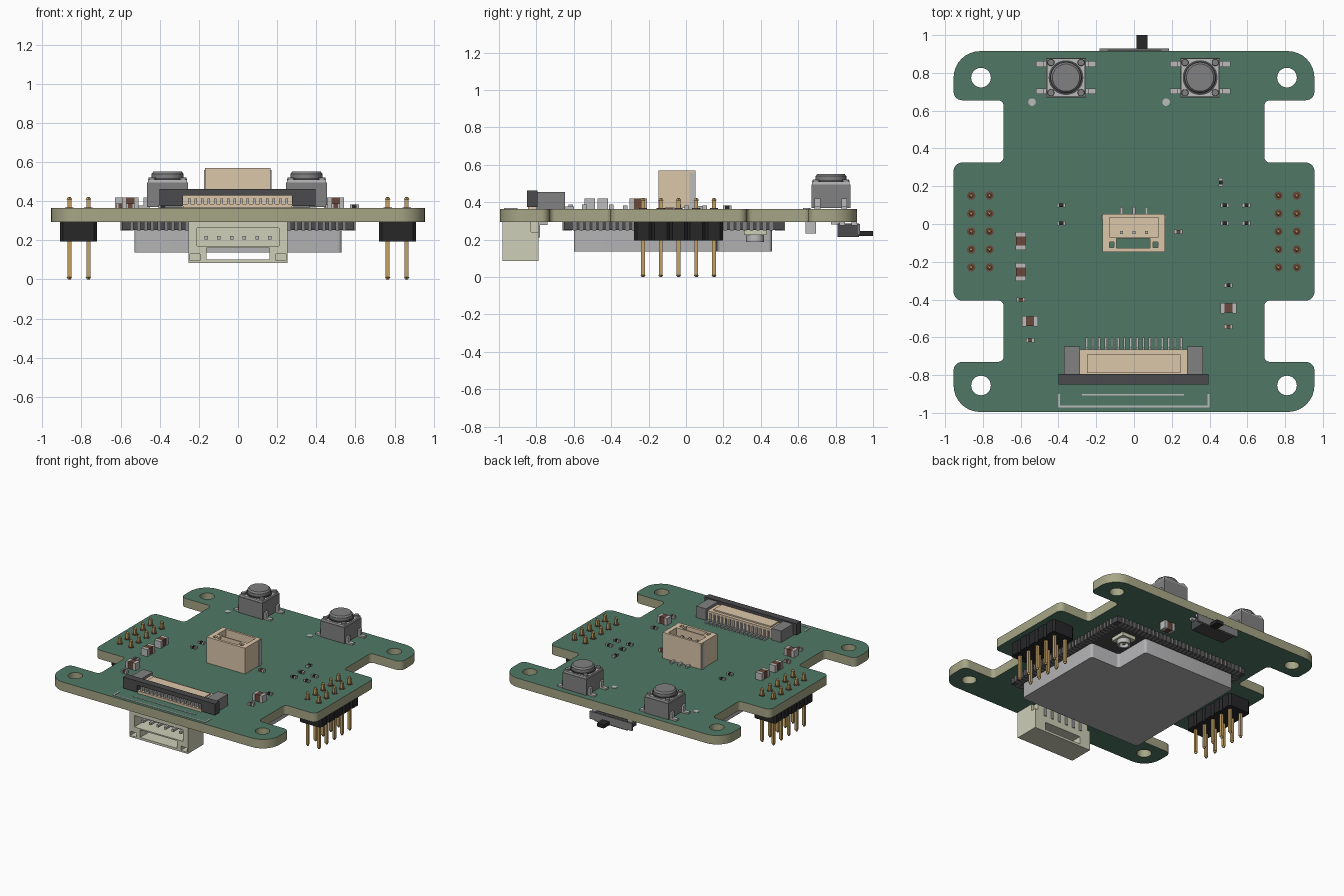
import bpy, bmesh, math
from mathutils import Matrix, Vector

if "Cube" in bpy.data.objects:
    bpy.data.objects.remove(bpy.data.objects["Cube"])

def mat(name, r, g, b):
    m = bpy.data.materials.new(name)
    m.diffuse_color = (r, g, b, 1)
    m.use_nodes = True
    m.node_tree.nodes["Principled BSDF"].inputs["Base Color"].default_value = m.diffuse_color
    return m

GREEN = mat("solder_mask", .08, .19, .13)
EDGE = mat("board_edge", .38, .38, .24)
CREAM = mat("cream_plastic", .72, .57, .40)
PALE = mat("pale_plastic", .62, .62, .48)
BLACK = mat("black_plastic", .02, .02, .022)
DARK = mat("dark_plastic", .07, .07, .075)
GREY = mat("grey_plastic", .22, .22, .22)
SILVER = mat("tin", .5, .5, .5)
GOLD = mat("gold", .55, .36, .13)
BROWN = mat("ceramic", .14, .065, .045)
SHIELD = mat("shield_can", .45, .45, .46)

def finish(name, bm, m):
    me = bpy.data.meshes.new(name)
    bmesh.ops.recalc_face_normals(bm, faces=bm.faces)
    bm.to_mesh(me)
    bm.free()
    me.materials.clear()
    me.materials.append(m)
    ob = bpy.data.objects.new(name, me)
    bpy.context.collection.objects.link(ob)
    return ob

def boxes(name, items, m):
    """Each item: x0, x1, y0, y1, z0, z1."""
    bm = bmesh.new()
    for a, b, c, d, e, f in items:
        M = Matrix.Translation(((a+b)/2, (c+d)/2, (e+f)/2)) @ Matrix.Diagonal((abs(b-a), abs(d-c), abs(f-e), 1))
        bmesh.ops.create_cube(bm, size=1, matrix=M)
    return finish(name, bm, m)

def cyls(name, items, m, seg=24):
    """Each item: x, y, z0, z1, r0, r1."""
    bm = bmesh.new()
    for x, y, z0, z1, r0, r1 in items:
        bmesh.ops.create_cone(bm, cap_ends=True, segments=seg, radius1=r0, radius2=r1, depth=z1-z0,
                              matrix=Matrix.Translation((x, y, (z0+z1)/2)))
    return finish(name, bm, m)

def rect(x0, x1, y0, y1):
    return [(x0, y0), (x1, y0), (x1, y1), (x0, y1)]

def circle(x, y, r, n=32):
    return [(x+r*math.cos(2*math.pi*i/n), y+r*math.sin(2*math.pi*i/n)) for i in range(n)]

def rounded(points, n=8):
    """Fillet a right-angled outline given as (x, y, radius)."""
    out = []
    for i, (x, y, r) in enumerate(points):
        p = Vector((x, y))
        a = (Vector(points[i-1][:2])-p).normalized()*r
        b = (Vector(points[(i+1) % len(points)][:2])-p).normalized()*r
        c = p+a+b
        for k in range(n+1):
            t = k/n*math.pi/2
            out.append(tuple(c-b*math.cos(t)-a*math.sin(t)))
    return out

def plate(name, loops, lo, hi, m, along_y=False):
    """Outline with holes, extruded in z (or in y for an x-z outline)."""
    cu = bpy.data.curves.new(name, 'CURVE')
    cu.dimensions, cu.fill_mode, cu.extrude = '2D', 'BOTH', (hi-lo)/2
    for loop in loops:
        s = cu.splines.new('POLY')
        s.points.add(len(loop)-1)
        for p, (x, y) in zip(s.points, loop):
            p.co = (x, y, 0, 1)
        s.use_cyclic_u = True
    tmp = bpy.data.objects.new("tmp", cu)
    bpy.context.collection.objects.link(tmp)
    me = bpy.data.meshes.new_from_object(tmp.evaluated_get(bpy.context.evaluated_depsgraph_get()))
    bpy.data.objects.remove(tmp)
    bm = bmesh.new()
    bm.from_mesh(me)
    for f in bm.faces:
        f.material_index = 0
    bmesh.ops.remove_doubles(bm, verts=bm.verts, dist=1e-5)
    mid = (lo+hi)/2
    M = Matrix.Translation((0, mid, 0)) @ Matrix.Rotation(math.pi/2, 4, 'X') if along_y else Matrix.Translation((0, 0, mid))
    bm.transform(M)
    return finish(name, bm, m)

# circuit board with four ears
T, B = .365, .295
right = [(.955, -.995, .14), (.955, -.73, .045), (.69, -.73, .03), (.69, -.405, .03), (.955, -.405, .045),
         (.955, .325, .045), (.69, .325, .03), (.69, .655, .03), (.955, .655, .045), (.955, .915, .14)]
outline = rounded(right + [(-x, y, r) for x, y, r in reversed(right)])
holes = [circle(s*.81, y, .052) for s in (-1, 1) for y in (.775, -.855)]
board = plate("circuit_board", [outline]+holes, B, T, GREEN)
board.data.materials.append(EDGE)
for p in board.data.polygons:
    p.material_index = 0 if abs(p.normal.z) > .5 else 1

# pin headers
rows = [.15, .055, -.04, -.135, -.23]
for s, side in ((-1, "left"), (1, "right")):
    x0, x1 = s*.815-.095, s*.815+.095
    for i, y in enumerate(rows):
        h, c = .0475, .015
        plate(f"{side}_header_block_{i}", [[(x0+c, y-h), (x1-c, y-h), (x1, y-h+c), (x1, y+h-c), (x1-c, y+h),
              (x0+c, y+h), (x0, y+h-c), (x0, y-h+c)]], .195, B, BLACK)
    spots = [(s*px, y) for px in (.765, .862) for y in rows]
    boxes(f"{side}_header_pins", [(x-.01, x+.01, y-.01, y+.01, .012, .41) for x, y in spots], GOLD)
    cyls(f"{side}_pin_tips", [(x, y, 0, .012, .007, .014) for x, y in spots]
         + [(x, y, .41, .422, .014, .007) for x, y in spots], GOLD, 4)
    cyls(f"{side}_pin_pads", [(x, y, T, T+.003, .022, .022) for x, y in spots], BROWN)

# push buttons
for x, side in ((-.36, "left"), (.35, "right")):
    y = .775
    boxes(f"{side}_button_body", [(x-.105, x+.105, y-.105, y+.105, .37, .495)], GREY)
    boxes(f"{side}_button_cover", [(x-.1, x+.1, y-.1, y+.1, .495, .51)], SILVER)
    cyls(f"{side}_button_rivets", [(x+a, y+b, .50, .522, .02, .017) for a in (-.08, .08) for b in (-.08, .08)], GREY, 16)
    cyls(f"{side}_button_collar", [(x, y, .51, .517, .092, .092)], DARK, 32)
    cyls(f"{side}_button_cap", [(x, y, .51, .54, .082, .082), (x, y, .54, .552, .082, .072)], GREY, 32)
    legs = []
    for s in (-1, 1):
        for b in (-.072, .072):
            legs += [(x+s*.09, x+s*.16, y+b-.015, y+b+.015, T, .378),
                     (x+s*.105, x+s*.122, y+b-.015, y+b+.015, T, .42)]
    boxes(f"{side}_button_legs", legs, SILVER)
cyls("orientation_dots", [(x, .645, T, T+.003, .02, .02) for x in (-.54, .17)], SILVER)

# upright centre socket
cavity = rect(-.13, .13, -.068, .035)
slots = [rect(-.092, .086, -.128, -.078)] + [rect(x-.013, x+.013, -.125, -.095) for x in (-.118, .113)]
plate("centre_socket_shell", [rect(-.168, .165, -.148, .052), cavity]+slots, .368, .57, CREAM)
boxes("centre_socket_floor", [(-.13, .13, -.068, .035, .368, .42)], CREAM)
boxes("centre_socket_pins", [(x-.009, x+.009, -.054, -.036, .40, .53) for x in (-.066, 0, .066)], SILVER)
boxes("centre_socket_leads", [(x-.009, x+.009, .04, .09, T, .38) for x in (-.066, 0, .066)]
      + [(a-.006, a+.006, .02, .048, T, .56) for a in (-.167, .164)], SILVER)

# ribbon cable connector
plate("ribbon_latch", [[(-.4, .375), (-.28, .375), (-.28, .43), (.275, .43), (.275, .375), (.395, .375), (.395, .463), (-.4, .463)]],
      -.85, -.795, DARK, True)
boxes("ribbon_end_blocks", [(-.37, -.285, -.8, -.648, T, .455), (.28, .365, -.8, -.648, T, .455)], GREY)
boxes("ribbon_housing", [(-.285, .28, -.8, -.665, T, .435), (-.25, .245, -.79, -.69, .43, .445),
                         (-.28, .275, -.845, -.8, T, .385)], CREAM)
xs = [-.25+i*.5/15 for i in range(16)]
boxes("ribbon_leads", [(x-.006, x+.006, -.67, -.6, T, .378) for x in xs]
      + [(x-.006, x+.006, -.67, -.655, T, .42) for x in xs]
      + [(x-.006, x+.006, -.84, -.8, .385, .415) for x in xs], SILVER)
boxes("ribbon_outline_marks", [(-.403, -.393, -.972, -.9, T, T+.003), (.39, .4, -.972, -.9, T, T+.003),
      (-.403, .4, -.972, -.962, T, T+.003), (-.275, .265, -.908, -.9, T, T+.003)], SILVER)

# side-entry socket under the front edge
body = rect(-.253, .253, .085, .293)
window = rect(-.16, .16, .103, .162)
corners = [rect(x-.026, x+.026, .097, .13) for x in (-.219, .219)]
plate("front_socket_shell", [body, rect(-.21, .21, .172, .262), window]+corners, -.982, -.83, PALE, True)
plate("front_socket_back", [[(-.253, .085), (.253, .085), (.253, .24), (.23, .24), (.23, .293),
      (-.23, .293), (-.23, .24), (-.253, .24)], window], -.83, -.788, PALE, True)
px = [-.1625+i*.065 for i in range(6)]
boxes("front_socket_pins", [(x-.009, x+.009, -.95, -.82, .205, .223) for x in px], SILVER)
boxes("front_socket_leads", [(x-.009, x+.009, -.795, -.74, .278, B) for x in px]
      + [(x-.009, x+.009, -.795, -.78, .21, B) for x in px], SILVER)

# radio module: carrier, edge pads, shield can and antenna jack
boxes("module_carrier", [(-.592, .592, -.652, .522, .252, B)], DARK)
pads = []
for i in range(31):
    y = -.595+i*.035
    pads += [(s*.54, s*.6, y-.009, y+.009, .249, B) for s in (-1, 1)]
for i in range(32):
    x = -.5425+i*.035
    pads += [(x-.009, x+.009, -.66, -.61, .249, B), (x-.009, x+.009, .475, .53, .249, B)]
boxes("module_edge_pads", pads, GREY)
can = plate("module_shield", [rounded([(-.53, -.6, .02), (.53, -.6, .02), (.53, .165, .02), (.28, .165, .02),
            (.28, .46, .02), (-.53, .46, .02)], 4)], .137, .254, SHIELD)
boxes("antenna_jack_base", [(.345, .465, .31, .43, .225, .254)], PALE)
plate("antenna_jack_ring", [circle(.405, .37, .048), circle(.405, .37, .034)], .188, .23, SILVER)
cyls("antenna_jack_pin", [(.405, .37, .195, .23, .011, .011)], GOLD, 12)

# slide switch under the back edge
boxes("slide_switch_body", [(-.14, .145, .81, .925, .215, .285)], DARK)
boxes("slide_switch_flange", [(-.182, .186, .915, .93, .225, .283)], GREY)
boxes("slide_switch_lever", [(.012, .072, .9, 1.0, .22, .247)], BLACK)
boxes("slide_switch_legs", [(x-.014, x+.014, .775, .82, .28, B) for x in (-.1, .03, .1)]
      + [(s*.135, s*.175, y-.015, y+.015, .275, B) for s in (-1, 1) for y in (.835, .9)], SILVER)

# surface-mount chips: x, y, length, width, height, lengthwise in y, body material
def chips(name, items, m, under=False):
    body, caps = [], []
    for x, y, l, w, h, vert in items:
        z0, z1 = (B-h, B) if under else (T, T+h)
        for lo, hi, dst, g in ((-l/2, -l/4, caps, 0), (l/4, l/2, caps, 0), (-l/4, l/4, body, .003)):
            w2 = w/2-g
            dst.append((x-w2, x+w2, y+lo, y+hi, z0, z1) if vert else (x+lo, x+hi, y-w2, y+w2, z0, z1))
    boxes(name+"_bodies", body, m)
    boxes(name+"_end_caps", caps, SILVER)

chips("large_capacitor", [(-.6, -.09, .095, .055, .055, 1), (-.6, -.255, .095, .055, .055, 1),
      (-.55, -.515, .085, .055, .055, 0), (.5, -.445, .085, .055, .055, 0)], BROWN)
chips("small_capacitor", [(-.6, -.4, .045, .024, .024, 0), (-.55, -.615, .045, .024, .024, 0),
      (.235, -.04, .045, .024, .024, 0), (.5, -.545, .045, .024, .024, 0)], BROWN)
chips("resistor", [(x, y, .045, .024, .018, 0) for x, y in ((-.385, .1), (-.385, .005), (.48, .1), (.595, .1),
      (.48, .005), (.595, .005), (.5, -.325))] + [(.46, .22, .045, .024, .018, 1)], BLACK)
chips("underside_capacitor", [(.25, .667, .09, .055, .062, 0)], BROWN, True)

# smooth the curved parts, keep edges sharp
bpy.ops.object.select_all(action='SELECT')
bpy.context.view_layer.objects.active = board
bpy.ops.object.shade_smooth_by_angle(angle=math.radians(30))
